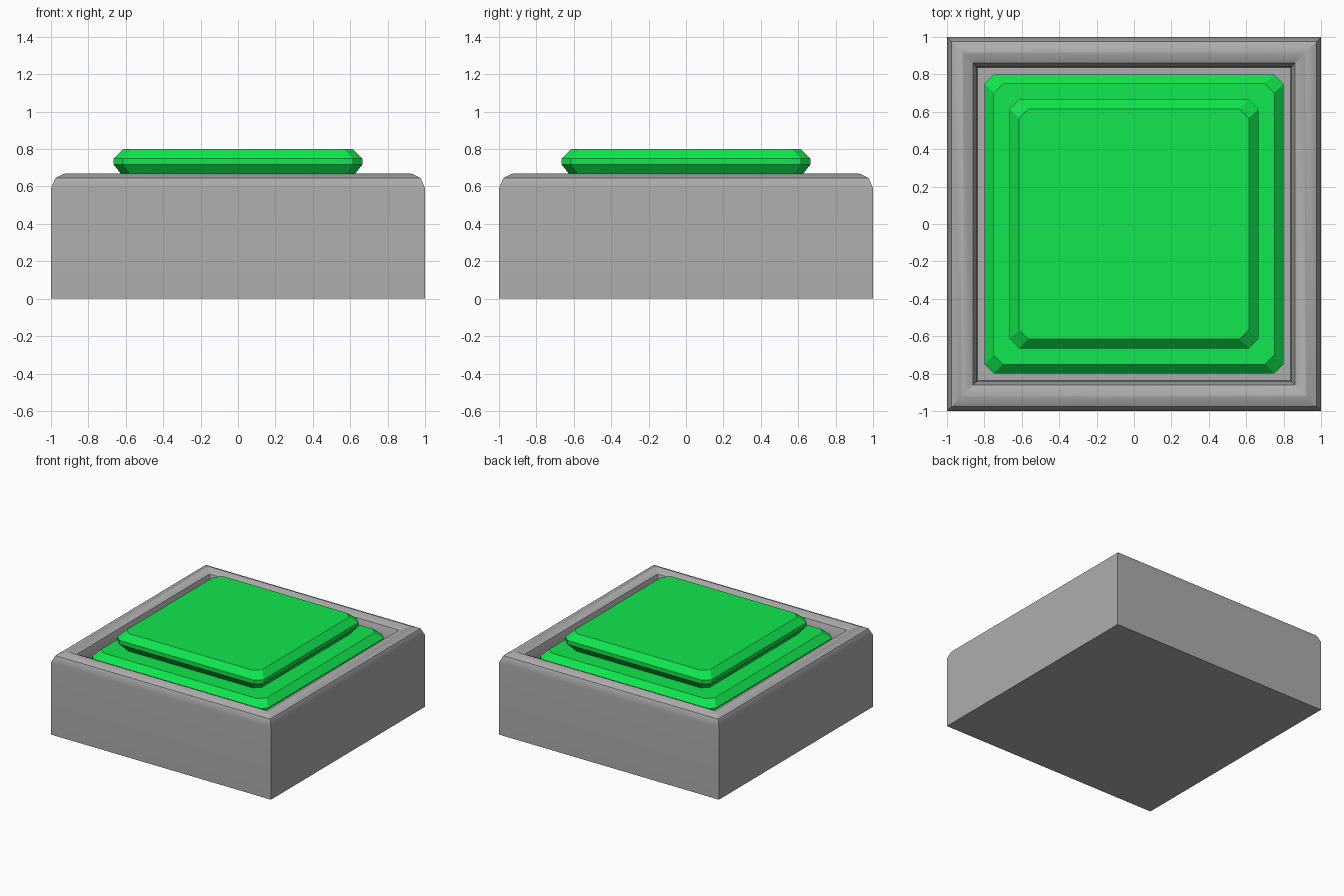
import bpy
import math

if "Cube" in bpy.data.objects:
    bpy.data.objects.remove(bpy.data.objects["Cube"])


def loft(name, rings, material):
    """Skin a stack of equal-sized closed rings and cap both ends."""
    n = len(rings[0])
    verts = [v for ring in rings for v in ring]
    faces = [list(range(n))[::-1]]
    for k in range(len(rings) - 1):
        for i in range(n):
            j = (i + 1) % n
            faces.append([k * n + i, k * n + j, (k + 1) * n + j, (k + 1) * n + i])
    faces.append([(len(rings) - 1) * n + i for i in range(n)])
    mesh = bpy.data.meshes.new(name)
    mesh.from_pydata(verts, [], faces)
    obj = bpy.data.objects.new(name, mesh)
    bpy.context.collection.objects.link(obj)
    mesh.materials.append(material)
    return obj


def square(h, z):
    return [(-h, -h, z), (h, -h, z), (h, h, z), (-h, h, z)]


def octagon(h, z, c=0.05):
    a = h - c
    return [(-a, -h, z), (a, -h, z), (h, -a, z), (h, a, z),
            (a, h, z), (-a, h, z), (-h, a, z), (-h, -a, z)]


def plate(name, half, bottom, top, bevel, material):
    return loft(name, [octagon(half - bevel, bottom),
                       octagon(half, bottom + bevel * 1.25),
                       octagon(half, top - bevel),
                       octagon(half - bevel, top)], material)


def colour(name, rgb):
    mat = bpy.data.materials.new(name)
    mat.diffuse_color = (*rgb, 1)
    mat.use_nodes = True
    mat.node_tree.nodes["Principled BSDF"].inputs["Base Color"].default_value = mat.diffuse_color
    return mat


green = colour("green", (0.005, 0.80, 0.077))
grey = colour("dark_grey", (0.42, 0.42, 0.42))

# Housing: square tray with a rounded rim and a shallow recess
profile = [(1, 0), (1, 0.59), (0.976, 0.646), (0.925, 0.67), (0.91, 0.67),
           (0.86, 0.646), (0.842, 0.59), (0.837, 0.53)]
housing = loft("housing", [square(h, z) for h, z in profile], grey)
bpy.context.view_layer.objects.active = housing
housing.select_set(True)
bpy.ops.object.shade_smooth_by_angle(angle=math.radians(32))
housing.modifiers.new("weighted_normals", 'WEIGHTED_NORMAL').keep_sharp = True

# Two stacked chamfered button plates
plate("lower_button_plate", 0.80, 0.525, 0.655, 0.05, green)
plate("upper_button_plate", 0.665, 0.655, 0.80, 0.05, green)
